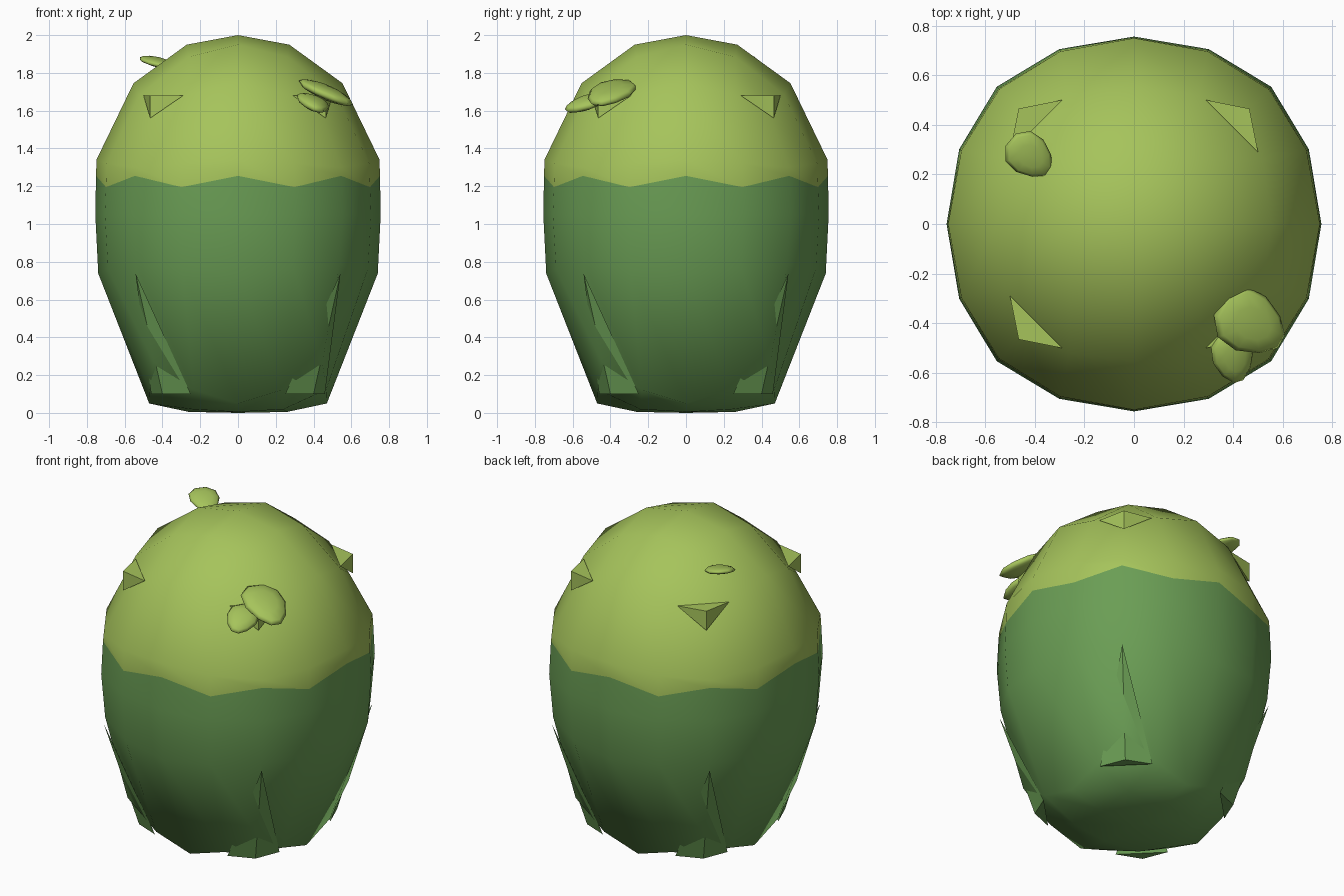
import bpy, bmesh, math
from mathutils import Vector, Matrix

if "Cube" in bpy.data.objects:
    bpy.data.objects.remove(bpy.data.objects["Cube"])


def material(name, rgb):
    m = bpy.data.materials.new(name)
    m.diffuse_color = (*rgb, 1)
    m.use_nodes = True
    m.node_tree.nodes["Principled BSDF"].inputs["Base Color"].default_value = m.diffuse_color
    return m


LIGHT = material("light green", (0.38, 0.55, 0.105))
DARK = material("dark green", (0.145, 0.34, 0.09))


def make_object(name, bm, mats, smooth):
    bmesh.ops.recalc_face_normals(bm, faces=bm.faces[:])
    for f in bm.faces:
        f.smooth = smooth
    me = bpy.data.meshes.new(name)
    bm.to_mesh(me)
    bm.free()
    for m in mats:
        me.materials.append(m)
    ob = bpy.data.objects.new(name, me)
    bpy.context.collection.objects.link(ob)
    return ob


# Profile keys: rounded-cube height -> (model z, width factor)
KEYS = [(-0.878, 0.0, 0.86), (-0.82, 0.005, 0.86), (-0.643, 0.05, 0.85),
        (-0.509, 0.27, 1.02), (-0.35, 0.74, 1.05), (0.0, 1.05, 1.0),
        (0.35, 1.34, 1.063), (0.643, 1.745, 1.0), (0.82, 1.95, 0.9),
        (0.878, 2.0, 0.9)]


def profile(s):
    s = min(max(s, KEYS[0][0]), KEYS[-1][0])
    for a, b in zip(KEYS, KEYS[1:]):
        if s <= b[0]:
            t = (s - a[0]) / (b[0] - a[0])
            return a[1] + t * (b[1] - a[1]), a[2] + t * (b[2] - a[2])
    return KEYS[-1][1:]


# Body: a cube subdivided twice, then shaped by the profile
bm = bmesh.new()
bmesh.ops.create_cube(bm, size=2)
cage = make_object("cage", bm, [], True)
mod = cage.modifiers.new("round", 'SUBSURF')
mod.levels = mod.render_levels = 2
mod.use_limit_surface = False
rounded = bpy.data.meshes.new_from_object(
    cage.evaluated_get(bpy.context.evaluated_depsgraph_get()))
bpy.data.objects.remove(cage)

bm = bmesh.new()
bm.from_mesh(rounded)
bpy.data.meshes.remove(rounded)
for v in bm.verts:
    z, w = profile(v.co.z)
    v.co = (v.co.x * 0.86 * w, v.co.y * 0.86 * w, z)

# Wavy colour border round the body
SEAM = 1.225
cut = bmesh.ops.bisect_plane(bm, geom=bm.verts[:] + bm.edges[:] + bm.faces[:],
                             plane_co=(0, 0, SEAM), plane_no=(0, 0, 1))
for f in bm.faces:
    f.material_index = 0 if f.calc_center_median().z > SEAM else 1
for v in cut["geom_cut"]:
    if isinstance(v, bmesh.types.BMVert):
        v.co.z += 0.03 * math.cos(8 * math.atan2(v.co.y, v.co.x))
make_object("body", bm, [LIGHT, DARK], True)


# Corner points that poke through the body, mirrored to four corners
def corner_points(name, pts, mat):
    bm = bmesh.new()
    for sx in (1, -1):
        for sy in (1, -1):
            vs = [bm.verts.new((x * sx, y * sy, z)) for x, y, z in pts]
            for i in range(4):
                bm.faces.new([vs[j] for j in range(4) if j != i])
    make_object(name, bm, [mat], False)


corner_points("upper_corners", [(0.465, 0.465, 1.68), (0.29, 0.50, 1.68),
                                (0.50, 0.29, 1.68), (0.465, 0.465, 1.56)], LIGHT)
corner_points("lower_corners", [(0.40, 0.40, 0.10), (0.25, 0.46, 0.10),
                                (0.46, 0.25, 0.10), (0.543, 0.543, 0.74)], DARK)


# Leaves: flattened teardrop blobs lying along the given normal
def leaf(name, centre, size, normal, spin):
    bm = bmesh.new()
    bmesh.ops.create_uvsphere(bm, u_segments=10, v_segments=6, radius=1)
    for v in bm.verts:
        v.co.y *= 1 - 0.25 * v.co.x
        v.co = Vector((v.co.x * size[0], v.co.y * size[1], v.co.z * size[2]))
    tilt = Vector((0, 0, 1)).rotation_difference(Vector(normal)).to_matrix()
    bm.transform(Matrix.Translation(centre) @
                 (tilt @ Matrix.Rotation(math.radians(spin), 3, 'Z')).to_4x4())
    make_object(name, bm, [LIGHT], True)


leaf("large_leaf", (0.47, -0.40, 1.695), (0.165, 0.125, 0.035), (0.4, -0.15, 1), -30)
leaf("small_leaf", (0.40, -0.535, 1.64), (0.115, 0.088, 0.032), (0.35, -0.3, 1), -75)
leaf("back_leaf", (-0.42, 0.275, 1.855), (0.11, 0.085, 0.022), (0.2, -0.2, 1), -40)
